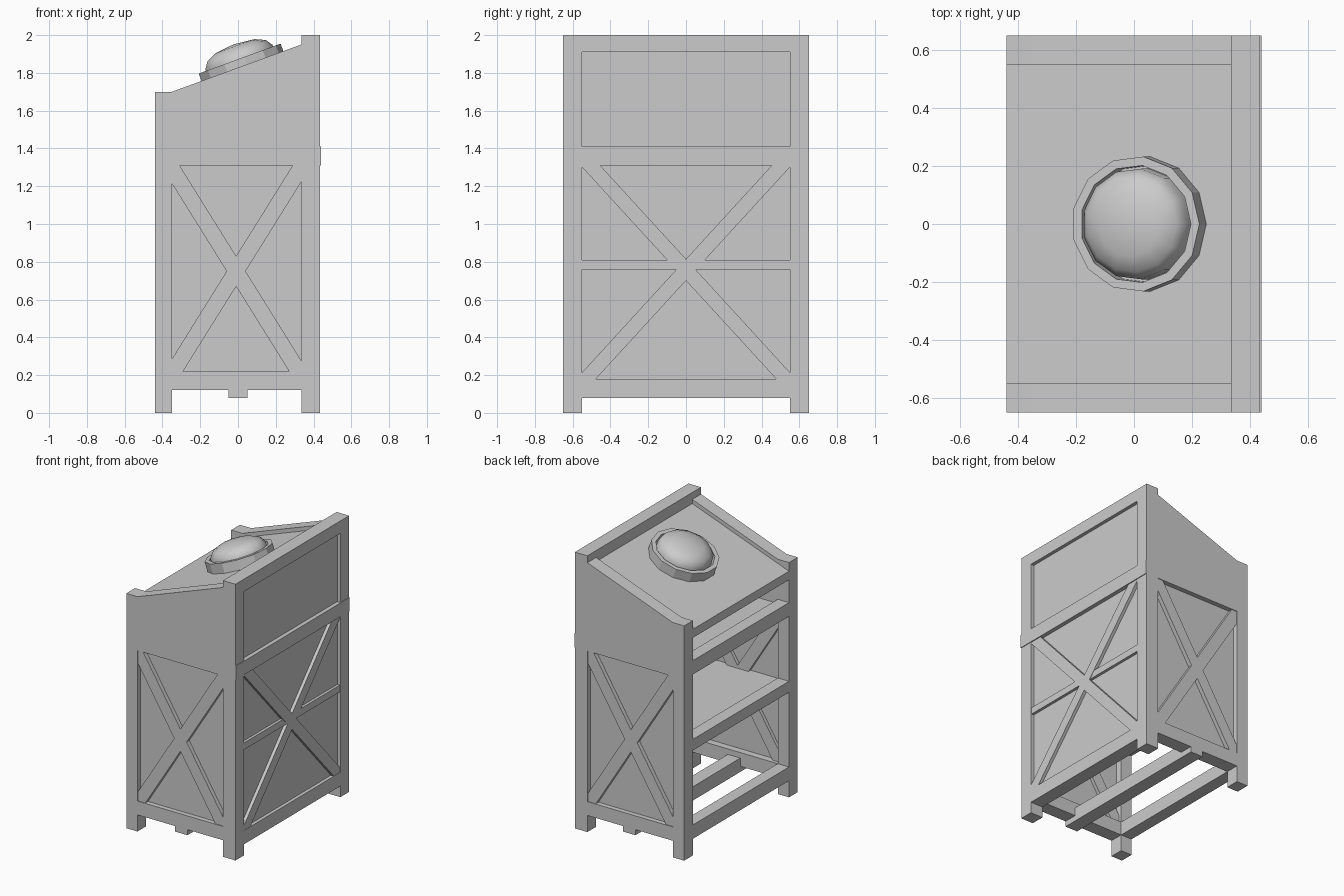
import bpy, bmesh, math
from mathutils import Matrix, Vector

if "Cube" in bpy.data.objects:
    bpy.data.objects.remove(bpy.data.objects["Cube"])

SLOPE = 0.365                      # roof rise per unit x
TILT = math.atan(SLOPE)


def roof_z(x):
    return 1.70 + (x + 0.35) * SLOPE


def add_object(name, bm, matrix=None):
    bmesh.ops.recalc_face_normals(bm, faces=bm.faces)
    mesh = bpy.data.meshes.new(name)
    bm.to_mesh(mesh)
    bm.free()
    ob = bpy.data.objects.new(name, mesh)
    bpy.context.collection.objects.link(ob)
    if matrix:
        ob.matrix_world = matrix
    return ob


def box(name, x, y, z):
    bm = bmesh.new()
    size = (x[1] - x[0], y[1] - y[0], z[1] - z[0])
    mid = (sum(x) / 2, sum(y) / 2, sum(z) / 2)
    bmesh.ops.create_cube(bm, size=1, matrix=Matrix.Translation(mid) @ Matrix.Diagonal((*size, 1)))
    return add_object(name, bm)


def bar(name, a, b, normal, width, depth):
    """Straight bar from a to b, lying flat against a wall with this normal."""
    a, b, n = Vector(a), Vector(b), Vector(normal)
    d = (b - a).normalized()
    rot = Matrix((d, n.cross(d), n)).transposed().to_4x4()
    bm = bmesh.new()
    bmesh.ops.create_cube(bm, size=1, matrix=Matrix.Translation((a + b) / 2) @ rot
                          @ Matrix.Diagonal(((b - a).length, width, depth, 1)))
    return add_object(name, bm)


def prism(name, profile, y0, y1):
    """Extrude an x-z profile along y."""
    bm = bmesh.new()
    face = bm.faces.new([bm.verts.new((x, y0, z)) for x, z in profile])
    ext = bmesh.ops.extrude_face_region(bm, geom=[face])
    bmesh.ops.translate(bm, vec=(0, y1 - y0, 0),
                        verts=[v for v in ext['geom'] if isinstance(v, bmesh.types.BMVert)])
    return add_object(name, bm)


def lathe(name, profile, sides, matrix):
    """Revolve an r-z profile around local z."""
    bm = bmesh.new()
    vs = [bm.verts.new((r, 0, z)) for r, z in profile]
    edges = [bm.edges.new(p) for p in zip(vs, vs[1:])]
    bmesh.ops.spin(bm, geom=vs + edges, cent=(0, 0, 0), axis=(0, 0, 1),
                   angle=2 * math.pi, steps=sides)
    bmesh.ops.remove_doubles(bm, verts=bm.verts, dist=1e-4)
    return add_object(name, bm, matrix)


BACK, FRONT = (-0.44, -0.35), (0.335, 0.435)

# Both side walls: posts, rails, crossed braces, panels
for s, side in ((-1, "near"), (1, "far")):
    y = sorted((s * 0.55, s * 0.65))
    box(f"{side}_low_post", BACK, y, (0, 1.70))
    box(f"{side}_tall_post", FRONT, y, (0, 2.0))
    box(f"{side}_bottom_rail", (-0.35, 0.335), y, (0.12, 0.22))
    prism(f"{side}_upper_wall", [(-0.35, 1.31), (0.335, 1.31),
                                 (0.335, roof_z(0.335)), (-0.35, 1.70)], *y)
    box(f"{side}_panel", (-0.38, 0.37), sorted((s * 0.60, s * 0.615)), (0.18, 1.34))
    for k in (-1, 1):
        bar(f"{side}_brace", (-0.01 - 0.365 * k, s * 0.61, 0.165), (-0.01 + 0.365 * k, s * 0.61, 1.335),
            (0, 1, 0), 0.085, 0.07)

# Closed wall on +x
box("wall_panel", (0.385, 0.41), (-0.58, 0.58), (0.12, 1.95))
box("wall_top_rail", FRONT, (-0.55, 0.55), (1.91, 2.0))
box("wall_upper_rail", (0.335, 0.44), (-0.65, 0.65), (1.31, 1.41))
box("wall_middle_rail", (0.345, 0.43), (-0.55, 0.55), (0.76, 0.81))
box("wall_bottom_rail", FRONT, (-0.55, 0.55), (0.08, 0.18))
for k in (-1, 1):
    bar("wall_brace", (0.4, -0.575 * k, 0.13), (0.4, 0.575 * k, 1.385), (1, 0, 0), 0.077, 0.066)

# Floor beams
box("back_floor_beam", BACK, (-0.55, 0.55), (0.12, 0.22))
box("centre_floor_beam", (-0.05, 0.05), (-0.65, 0.65), (0.08, 0.18))

# Two shelves: edge beam, side supports and sunken board
for name, z0, z1 in (("lower_shelf", 0.76, 0.84), ("upper_shelf", 1.31, 1.41)):
    box(f"{name}_edge", BACK, (-0.55, 0.55), (z0, z1))
    box(f"{name}_board", (-0.35, 0.385), (-0.60, 0.60), (z0 + 0.02, z1 - 0.03))

# Sloping roof sunk between the side walls
xa, xb = -0.44, 0.335
prism("roof_board", [(xa, roof_z(xa) - 0.07), (xb, roof_z(xb) - 0.07),
                     (xb, roof_z(xb) - 0.03), (xa, roof_z(xa) - 0.03)], -0.55, 0.55)
box("roof_edge_beam", BACK, (-0.55, 0.55), (1.575, 1.62))

# Tilted 13-sided ring and smooth dome
tilt = Matrix.Translation((0.02, 0, roof_z(0.02))) @ Matrix.Rotation(-TILT, 4, 'Y')
lathe("dome_ring", [(0.234, -0.05), (0.234, 0.042), (0.203, 0.042), (0.203, -0.05)], 13, tilt)
dome = lathe("dome", [(0.192, -0.04), (0.192, 0.05), (0.167, 0.087), (0.113, 0.112), (0, 0.124)],
             13, tilt)
dome.data.shade_smooth()
